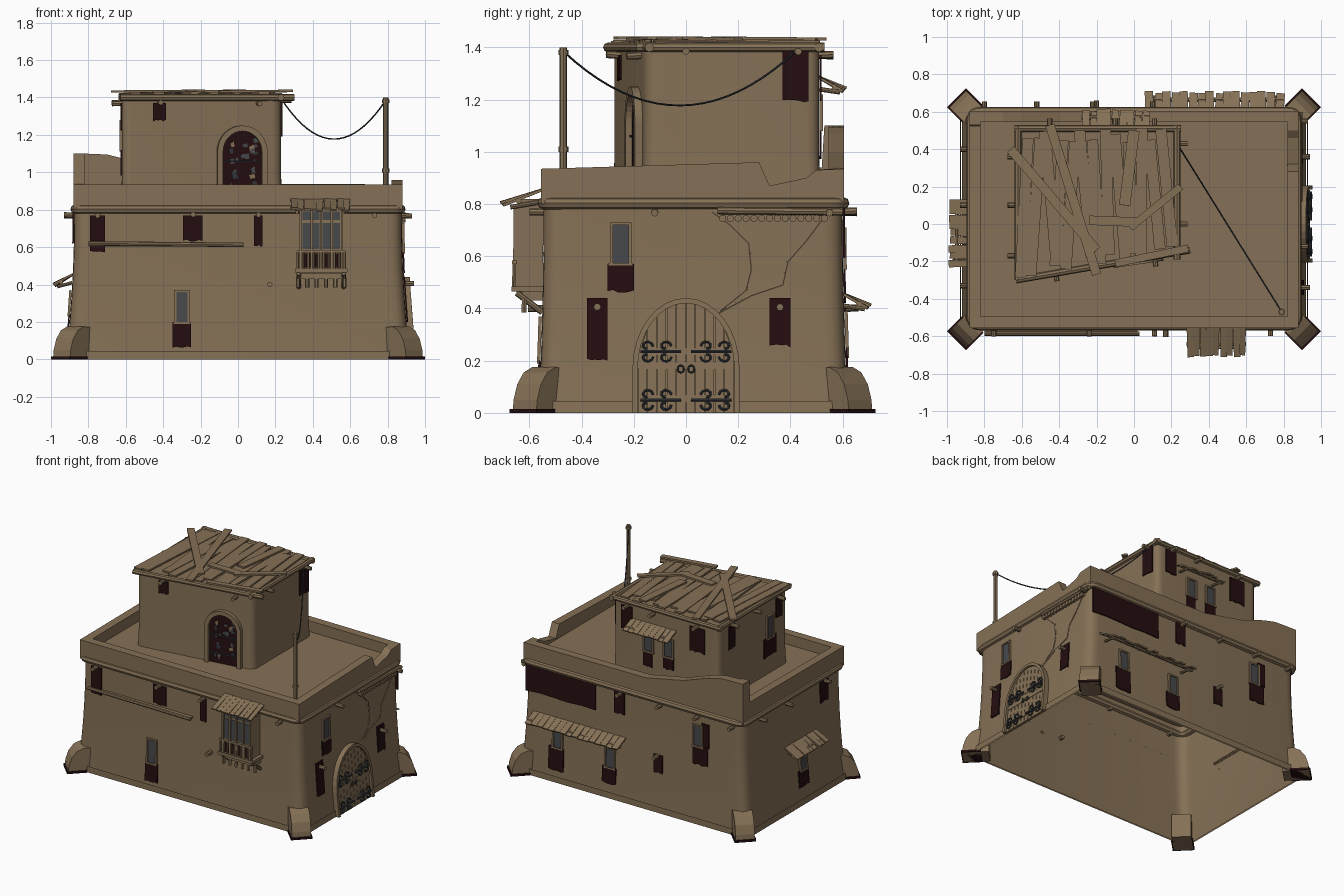
import bpy, bmesh, math, random
from mathutils import Vector

if "Cube" in bpy.data.objects:
    bpy.data.objects.remove(bpy.data.objects["Cube"])
random.seed(4)

def material(name, c):
    m = bpy.data.materials.new(name)
    m.diffuse_color = (*c, 1)
    m.use_nodes = True
    m.node_tree.nodes["Principled BSDF"].inputs["Base Color"].default_value = m.diffuse_color
    return m
TAN = material("sand_plaster", (0.235, 0.163, 0.092))
DARK = material("dark_maroon", (0.018, 0.004, 0.005))
GREY = material("grey_glass", (0.062, 0.065, 0.07))
IRON = material("blue_iron", (0.03, 0.036, 0.045))

# Walls: origin, turn about z, outward flare at the foot. Local coords: u along, o outward, z up
WALLS = dict(front=(0, -.545, 0, .02), right=(.875, 0, 90, .045), back=(0, .6, 180, .02),
             left=(-.875, 0, 270, .045), tower_front=(.02, -.186, 8.4, 0), tower_right=(.23, 0, 90, 0),
             tower_back=(0, .51, 180, 0), tower_left=(-.62, 0, 270, 0))

def flare(z):
    return max(0, 1 - z / .8) ** 2

def P(wall, u, o, z):
    if wall is None:
        return Vector((u, o, z))
    x, y, a, f = WALLS[wall]
    a = math.radians(a)
    o += f * flare(z)
    return Vector((x + u * math.cos(a) + o * math.sin(a), y + u * math.sin(a) - o * math.cos(a), z))

def finish(name, me, mat, smooth=False):
    bm = bmesh.new()
    bm.from_mesh(me)
    bmesh.ops.recalc_face_normals(bm, faces=bm.faces)
    bm.to_mesh(me)
    bm.free()
    me.materials.clear()
    me.materials.append(mat)
    if smooth:
        me.shade_smooth()
        me.set_sharp_from_angle(angle=.7)
    ob = bpy.data.objects.new(name, me)
    bpy.context.collection.objects.link(ob)
    return ob

def mesh(name, verts, faces, mat, smooth=False):
    me = bpy.data.meshes.new(name)
    me.from_pydata([tuple(v) for v in verts], [], faces)
    return finish(name, me, mat, smooth)

def loft(name, rings, mat, cap=True):
    n = len(rings[0])
    faces = [(k * n + i, k * n + (i + 1) % n, (k + 1) * n + (i + 1) % n, (k + 1) * n + i)
             for k in range(len(rings) - 1) for i in range(n)]
    if cap:
        faces.append(tuple(range((len(rings) - 1) * n, len(rings) * n)))
    return mesh(name, [v for r in rings for v in r], faces, mat, True)

def plate(name, wall, pts, o0, o1, mat):
    n = len(pts)
    faces = [tuple(range(n)), tuple(range(n, 2 * n))] + [(i, (i + 1) % n, n + (i + 1) % n, n + i) for i in range(n)]
    return mesh(name, [P(wall, u, o, z) for o in (o0, o1) for u, z in pts], faces, mat)

def box(name, wall, u0, u1, o0, o1, z0, z1, mat):
    return plate(name, wall, [(u0, z0), (u1, z0), (u1, z1), (u0, z1)], o0, o1, mat)

def tube(name, wall, pts, r, mat, cyclic=False, res=2):
    cu = bpy.data.curves.new(name, 'CURVE')
    cu.dimensions = '3D'
    cu.bevel_depth, cu.bevel_resolution, cu.use_fill_caps = r, res, True
    sp = cu.splines.new('POLY')
    sp.points.add(len(pts) - 1)
    for s, p in zip(sp.points, pts):
        s.co = (*P(wall, *p), 1)
    sp.use_cyclic_u = cyclic
    tmp = bpy.data.objects.new(name, cu)
    me = bpy.data.meshes.new_from_object(tmp)
    bpy.data.objects.remove(tmp)
    return finish(name, me, mat, True)

def plank(name, p, q, w, t, mat=TAN):
    p, q = Vector(p), Vector(q)
    d = (q - p).normalized()
    s = d.cross(Vector((0, 0, 1))).normalized()
    up = s.cross(d) * t / 2
    s *= w / 2
    vs = [e + a * s + b * up for e in (p, q) for a, b in ((-1, -1), (1, -1), (1, 1), (-1, 1))]
    return mesh(name, vs, [(0, 1, 2, 3), (4, 5, 6, 7)] + [(i, (i + 1) % 4, 4 + (i + 1) % 4, 4 + i) for i in range(4)], mat)

def rounded(corners, r, z, seg=5):
    out, n = [], len(corners)
    for i in range(n):
        c = Vector(corners[i])
        a = c + (Vector(corners[i - 1]) - c).normalized() * r
        b = c + (Vector(corners[(i + 1) % n]) - c).normalized() * r
        for k in range(seg + 1):
            t = k / seg
            v = a * (1 - t) ** 2 + c * 2 * t * (1 - t) + b * t * t
            out.append((v.x, v.y, z))
    return out

def rect(hx, y0, y1):
    return [(-hx, y0), (hx, y0), (hx, y1), (-hx, y1)]

# Main body, open underneath, flared at the foot, with the roof floor as its cap
rings = [rounded(rect(.875 + .045 * flare(z), -.545 - .02 * flare(z), .6 + .02 * flare(z)), .08, z)
         for z in (0, .1, .2, .35, .5, .65, .86)]
loft("main_body", rings, TAN)
loft("plinth_band", [rounded(rect(.93 - z * .1, -.575, .63), .08, z) for z in (0, .045)], TAN, False)
tube("cornice_moulding", None, rounded(rect(.872, -.545, .602), .05, .803), .024, TAN, True)

# Parapet with a broken notch on the right and a raised back left corner
loop = [(-.88, -.555, .935), (.88, -.555, .935), (.88, .28, .96), (.88, .32, .87), (.88, .46, .9), (.88, .5, .93),
        (.88, .605, .935), (-.1, .605, .94), (-.4, .605, 1.0), (-.6, .605, 1.07), (-.7, .605, 1.095),
        (-.85, .605, 1.1), (-.88, .605, 1.1), (-.88, .53, 1.1), (-.88, .52, .94)]
vs = []
for x, y, z in loop:
    ix, iy = max(-.82, min(.82, x)), max(-.495, min(.545, y))
    vs += [(x, y, .8), (x, y, z), (ix, iy, z), (ix, iy, .85)]
n = len(loop)
mesh("parapet", vs, [(4 * i + k, 4 * ((i + 1) % n) + k, 4 * ((i + 1) % n) + k + 1, 4 * i + k + 1)
                     for i in range(n) for k in range(3)], TAN)

# Diagonal corner buttresses on dark feet
prof = [(0, 0), (.175, 0), (.17, .05), (.15, .11), (.115, .155), (.07, .175), (0, .17)]
for sx in (-1, 1):
    for sy, cy in ((-1, -.495), (1, .545)):
        d, s = Vector((sx, sy, 0)).normalized(), Vector((-sy, sx, 0)).normalized()
        c = Vector((sx * .82, cy, 0))
        def prism(name, pr, h, mat):
            m = len(pr)
            v = [c + d * a + Vector((0, 0, z)) + s * k for k in (-h, h) for a, z in pr]
            mesh(name, v, [tuple(range(m)), tuple(range(m, 2 * m))] +
                 [(i, (i + 1) % m, m + (i + 1) % m, m + i) for i in range(m)], mat)
        prism("corner_buttress", prof, .064, TAN)
        prism("buttress_foot", [(.05, 0), (.183, 0), (.183, .015), (.05, .015)], .072, DARK)

# Upper tower with a slanted front wall
TC = [(-.62, -.28), (.23, -.155), (.23, .51), (-.62, .51)]
loft("tower", [rounded([(x + k * (x + .2), y + k * (y - .15)) for x, y in TC], .05, z)
               for z, k in ((.85, .012), (1.0, .0), (1.4, 0))], TAN)

# Tower roof: edge beams and loose boards
for a, b in (((-.63, -.3), (.3, -.14)), ((.23, -.19), (.23, .53)), ((-.64, .51), (.25, .51)), ((-.62, -.3), (-.62, .52))):
    tube("roof_edge_beam", None, [(*a, 1.4), (*b, 1.4)], .018, TAN)
for i in range(13):
    x = -.58 + i * .062
    t = random.uniform(-.05, .05)
    y0 = -.28 + .15 * (x + .62) / .85 + random.uniform(-.02, .05)
    plank("roof_board", (x + t, y0, 1.418 + .004 * (i % 2)), (x - t * .5, random.uniform(.42, .52), 1.42 + .004 * (i % 2)), .06, .012)
for a, b, w in (((-.66, .4), (-.2, -.14), .05), ((.25, .2), (-.02, -.02), .04), ((-.24, .02), (.02, .01), .05),
                ((-.45, .53), (-.2, -.27), .05), ((0, .5), (-.05, .1), .06), ((-.1, -.21), (.29, -.13), .04)):
    plank("loose_roof_board", (*a, 1.432), (*b, 1.436), w, .012)

# Washing line post and hanging rope
tube("rope_post", None, [(.79, -.47, .85), (.79, -.47, 1.4)], .014, TAN)
for z in (1.37, 1.0):
    tube("post_ring", None, [(.79, -.47, z), (.79, -.47, z + .02)], .019, TAN)
tube("rope", None, [(.23 + .56 * t, .43 - .9 * t, 1.395 - .01 * t - .85 * t * (1 - t)) for t in [i / 20 for i in range(21)]], .004, IRON, res=1)

# Dark ragged hangings below beams and windows: wall, u0, u1, z0, z1
def stain(wall, u0, u1, z0, z1):
    low = [(u0 + (u1 - u0) * i / 5, z0 + random.uniform(0, .012)) for i in range(6)]
    plate("dark_hanging", wall, low + [(u1, z1), (u0, z1)], .001, .009, DARK)
for wall, rows in dict(
        front=[(-.79, -.71, .57, .77), (-.295, -.19, .63, .77), (.085, .13, .6, .77), (-.35, -.25, .06, .2)],
        right=[(-.3, -.2, .46, .57), (-.38, -.3, .2, .44), (.32, .4, .25, .44)],
        back=[(-.86, -.3, .59, .78), (-.67, -.55, .08, .25), (-.24, -.13, .1, .22), (-.15, -.07, .62, .78),
              (.17, .24, .28, .41), (.48, .6, .42, .56), (.55, .61, .56, .73)],
        left=[(.28, .37, .62, .78), (0, .11, .12, .24)],
        tower_front=[(-.48, -.41, 1.27, 1.37)], tower_right=[(.37, .47, 1.19, 1.4)],
        tower_back=[(-.16, -.07, 1.19, 1.37), (.02, .09, .97, 1.09), (.18, .26, .99, 1.09), (.39, .51, 1.18, 1.36)],
        tower_left=[(.0, .14, .98, 1.12), (-.4, -.33, 1.2, 1.37), (.14, .21, 1.22, 1.37)]).items():
    for r in rows:
        stain(wall, *r)

# Slit windows: grey pane with a plaster frame
for wall, u, z0, z1 in (("front", -.3, .2, .36), ("right", -.25, .575, .72), ("back", -.6, .25, .38), ("back", -.18, .22, .35),
                        ("back", .52, .56, .7), ("left", .06, .24, .36), ("tower_back", .06, 1.09, 1.21),
                        ("tower_back", .22, 1.09, 1.21), ("tower_left", .07, 1.12, 1.27)):
    box("window_pane", wall, u - .032, u + .032, .001, .006, z0, z1, GREY)
    for a, b, c, d in ((-.042, -.03, z0, z1), (.03, .042, z0, z1), (-.042, .042, z1, z1 + .01), (-.046, .046, z0 - .01, z0)):
        box("window_frame", wall, u + a, u + b, .001, .014, c, d, TAN)

# Protruding beam ends
for wall, us, z in (("front", (-.75, -.24, .11, .73), .77), ("front", (.17,), .4), ("right", (-.12, .55), .77),
                    ("right", (-.34, .36), .405), ("back", (-.1, .22, .52, .8), .77), ("back", (.2,), .4), ("left", (-.4, -.1, .33), .77),
                    ("tower_front", (-.445, .09), 1.37), ("tower_right", (0, .43), 1.385),
                    ("tower_back", (-.11, .1, .45), 1.37), ("tower_left", (-.36, -.1, .17), 1.37)):
    for u in us:
        tube("beam_end", wall, [(u, -.03, z), (u, .055, z + random.uniform(-.004, .004))], .014, TAN)

# Long ledge on the front wall
box("front_ledge", "front", -.8, .02, 0, .035, .603, .616, TAN)
tube("ledge_pole", "front", [(-.8, .04, .62), (.03, .04, .612)], .012, TAN)

# Plank awnings on poles: wall, u range, z at wall, z at lip, reach, board count
def awning(wall, u0, u1, z1, z0, reach, n):
    w = (u1 - u0) / n
    for i in range(n):
        u, j = u0 + w * (i + .5), random.uniform(-.01, .006)
        plank("awning_board", P(wall, u, -.01, z1), P(wall, u + j, reach + j, z0 + j), w * .97, .01)
    tube("awning_pole", wall, [(u0, reach * .6, (z0 + z1) / 2 - .018), (u1, reach * .6, (z0 + z1) / 2 - .018)], .011, TAN)
    for u in (u0 + w, u1 - w):
        tube("awning_bracket", wall, [(u, 0, z1 - .05), (u, reach * .8, z0 - .012)], .009, TAN)
awning("back", -.8, -.06, .46, .41, .1, 16)
awning("tower_back", -.08, .28, 1.29, 1.24, .1, 9)
awning("left", -.13, .23, .46, .4, .1, 9)

# Bay window on the front
F = "front"
awning(F, .28, .6, .86, .8, .16, 9)
box("bay_body", F, .33, .56, 0, .1, .46, .82, TAN)
box("bay_sill", F, .305, .585, 0, .12, .465, .485, TAN)
box("bay_base", F, .32, .57, 0, .08, .43, .465, TAN)
box("bay_rail", F, .315, .575, .1, .12, .57, .583, TAN)
for u in (.345, .453):
    box("bay_glass", F, u, u + .092, .1, .105, .59, .73, GREY)
    box("bay_small_glass", F, u, u + .092, .1, .105, .745, .79, GREY)
    box("bay_shadow", F, u, u + .092, .1, .105, .49, .565, DARK)
for u in (.33, .388, .438, .495, .55):
    box("bay_mullion", F, u, u + .012, .1, .115, .485, .8, TAN)
for i in range(10):
    tube("baluster", F, [(.32 + i * .0278, .112, .48), (.32 + i * .0278, .112, .575)], .007, TAN, res=1)
for i in range(6):
    tube("bay_pendant", F, [(.32 + i * .05, .07, .385), (.32 + i * .05, .07, .44)], .011, TAN, res=1)
for u in (.325, .565):
    tube("bay_strut", F, [(u, 0, .385), (u, .1, .46)], .012, TAN)

# Arched doorways
def arch(hw, z0, spring, top, n=16):
    return [(-hw, z0)] + [(-hw * math.cos(math.pi * i / n), spring + (top - spring) * math.sin(math.pi * i / n))
                          for i in range(n + 1)] + [(hw, z0)]
def arch_frame(name, wall, hw, z0, spring, top, t, o):
    plate(name, wall, arch(hw, z0, spring, top) + arch(hw - t, z0, spring, top - t)[::-1], 0, o, TAN)

# Gate on the right wall: frame, boards, rails and scrolled iron hinges
R = "right"
arch_frame("gate_frame", R, .205, 0, .17, .44, .02, .035)
plate("gate_backing", R, arch(.186, 0, .17, .42), .0, .012, TAN)
for i in range(10):
    a, b = -.184 + i * .0368, -.15 + i * .0368
    h = [.17 + .25 * math.sqrt(max(0, 1 - (u / .187) ** 2)) for u in (a, b)]
    plate("gate_board", R, [(a, 0), (b, 0), (b, h[1]), (a, h[0])], .008, .02, TAN)
for z in (.055, .18, .235):
    box("gate_rail", R, -.18, .18, .018, .026, z - .014, z + .014, TAN)
for z in (.05, .235):
    for s in (-1, 1):
        tube("hinge_bar", R, [(s * .175, .03, z), (s * .02, .03, z)], .007, IRON, res=1)
        for u in (.06, .13):
            for k in (-1, 1):
                tube("hinge_scroll", R, [(s * (u + .02 - (.024 - .002 * i) * math.cos(i * .62)), .03,
                     z + k * (.02 + (.022 - .0018 * i) * math.sin(i * .62))) for i in range(9)], .005, IRON, res=1)
for s in (-1, 1):
    tube("gate_pull", R, [(s * .02 + .012 * math.cos(i * .785), .03, .168 + .014 * math.sin(i * .785)) for i in range(8)], .004, IRON, True, 1)

# Tower doorway: frame, dark leaf with worn patches
T = "tower_front"
arch_frame("tower_door_frame", T, .135, .86, 1.11, 1.25, .03, .03)
plate("tower_door", T, arch(.106, .86, 1.11, 1.221), .0, .006, DARK)
for i in range(22):
    u, z = random.uniform(-.085, .07), random.uniform(.88, 1.16)
    w, h = random.uniform(.01, .03), random.uniform(.015, .045)
    plate("door_patch", T, [(u, z), (u + w, z + .005), (u + w * .8, z + h), (u - .006, z + h * .7)], .006, .009, (GREY, IRON, GREY, TAN)[i % 4])
for z in (.93, 1.06):
    tube("tower_hinge", T, [(-.1, .012, z), (.1, .012, z)], .005, IRON, res=1)

# Peeling plaster on the right wall: crack edges, log and row of small stones
tube("plaster_crack", R, [(.1, 0, .77), (.17, 0, .72), (.24, 0, .65), (.25, 0, .55), (.23, 0, .47), (.13, 0, .39)], .005, TAN, res=1)
tube("plaster_crack", R, [(.52, 0, .74), (.46, 0, .66), (.39, 0, .58), (.37, 0, .49), (.25, 0, .45), (.12, 0, .38)], .005, TAN, res=1)
tube("lintel_log", R, [(.12, .012, .775), (.6, .012, .77)], .014, TAN)
for i in range(14):
    tube("stone_bead", R, [(.14 + i * .03, -.01, .745), (.14 + i * .03, .02, .745)], .014, TAN)
